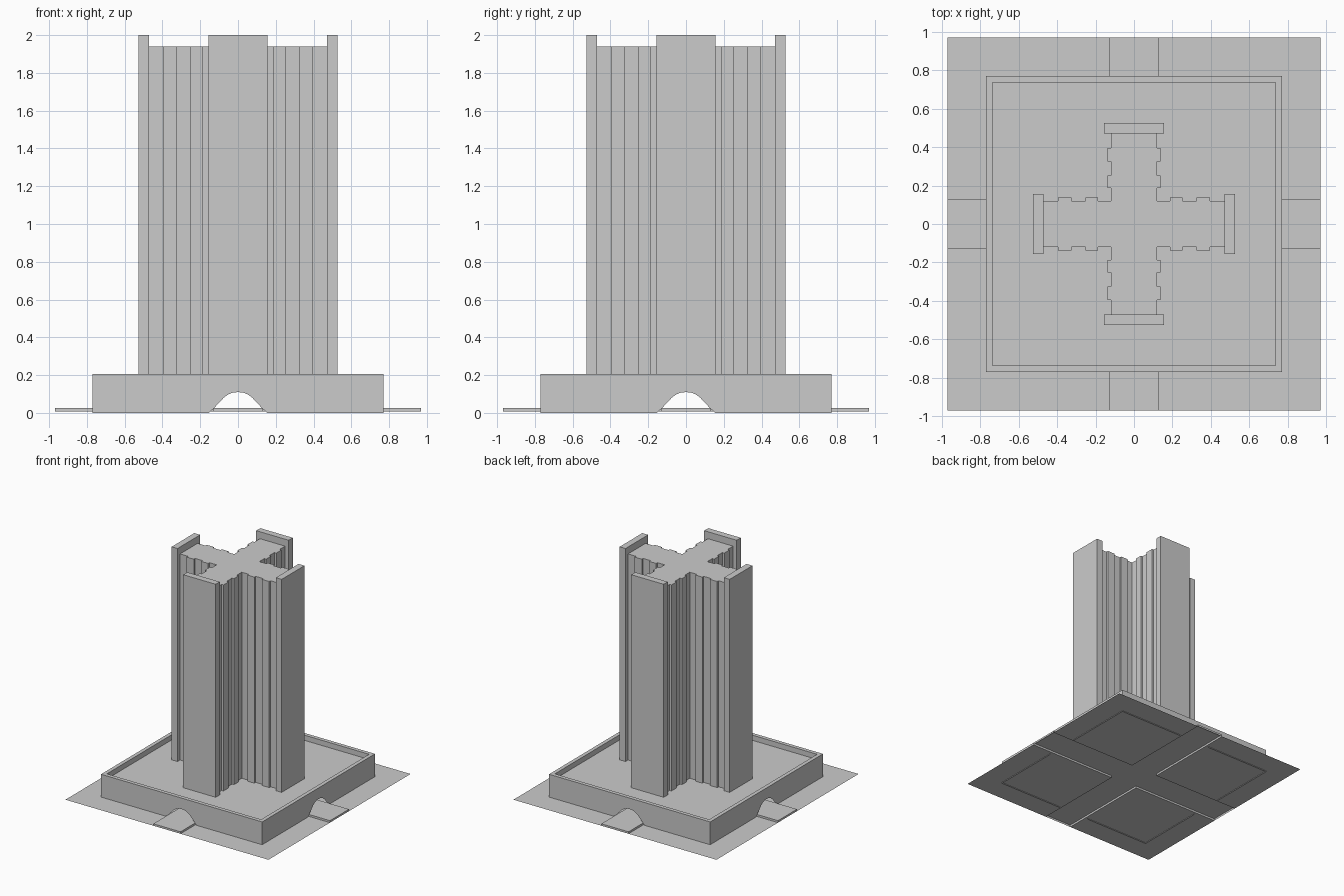
import bpy, bmesh, math
from mathutils import Vector, Matrix

if "Cube" in bpy.data.objects:
    bpy.data.objects.remove(bpy.data.objects["Cube"])

GROUND, ROAD, RIM, DECK = 0.008, 0.025, 0.205, 0.16
EDGE, ROAD_W = 0.97, 0.13
OUT, INN = 0.77, 0.737


def make(name, polys):
    """Object from a list of polygons, welded."""
    bm = bmesh.new()
    for p in polys:
        bm.faces.new([bm.verts.new(v) for v in p])
    bmesh.ops.remove_doubles(bm, verts=bm.verts[:], dist=1e-5)
    bmesh.ops.recalc_face_normals(bm, faces=bm.faces[:])
    me = bpy.data.meshes.new(name)
    bm.to_mesh(me)
    bm.free()
    ob = bpy.data.objects.new(name, me)
    bpy.context.collection.objects.link(ob)
    return ob


def four(polys):
    """Repeat polygons around the four sides."""
    res = []
    for k in range(4):
        m = Matrix.Rotation(k * math.pi / 2, 3, 'Z')
        res += [[m @ Vector(v) for v in p] for p in polys]
    return res


def prism(outline, z0, z1):
    """Upright prism, open at the bottom."""
    n = len(outline)
    polys = [[(x, y, z1) for x, y in outline]]
    for i in range(n):
        (a, b), (c, d) = outline[i], outline[(i + 1) % n]
        polys.append([(a, b, z0), (c, d, z0), (c, d, z1), (a, b, z1)])
    return polys


# ground: four lawn quarters with a raised crossroad between them
W, E = ROAD_W, EDGE
make("lawn", four([[(W, W, GROUND), (E, W, GROUND), (E, E, GROUND), (W, E, GROUND)]]))
cross = []
for k in range(4):
    m = Matrix.Rotation(k * math.pi / 2, 2)
    cross += [tuple(m @ Vector(p)) for p in ((W, -W), (E, -W), (E, W))]
make("crossroad", prism(cross, GROUND, ROAD))

# podium: hollow walls with arched openings, rim and sunken deck
half = [(0.155, 0), (0.13, 0.022), (0.1, 0.054), (0.075, 0.081),
        (0.05, 0.099), (0.025, 0.108)]
arch = [(-x, z) for x, z in half] + [(0, 0.11)] + half[::-1]
wall = ([(-OUT, -OUT, 0)] + [(x, -OUT, z) for x, z in arch]
        + [(OUT, -OUT, 0), (OUT, -OUT, RIM), (-OUT, -OUT, RIM)])
rim = [(-OUT, -OUT, RIM), (OUT, -OUT, RIM), (INN, -INN, RIM), (-INN, -INN, RIM)]
inner = [(-INN, -INN, RIM), (INN, -INN, RIM), (INN, -INN, DECK), (-INN, -INN, DECK)]
deck = [(-INN, -INN, DECK), (INN, -INN, DECK), (INN, INN, DECK), (-INN, INN, DECK)]
make("podium", four([wall, rim, inner]) + [deck])

# tower core: cross plan with two shallow ribs on each side of every arm
A, R, L = 0.12, 0.138, 0.47
side = [(A, A), (0.188, A), (0.188, R), (0.253, R), (0.253, A),
        (0.325, A), (0.325, R), (0.395, R), (0.395, A), (L, A)]
arm = [(x, -y) for x, y in side] + side[:0:-1]
plan = []
for k in range(4):
    m = Matrix.Rotation(k * math.pi / 2, 2)
    plan += [tuple(m @ Vector(p)) for p in arm]
make("tower_core", prism(plan, DECK, 1.94))

# end slabs rising above the core
S = 0.155
slab = prism([(L, -S), (0.526, -S), (0.526, S), (L, S)], DECK, 2.0)
make("end_slabs", four(slab))
